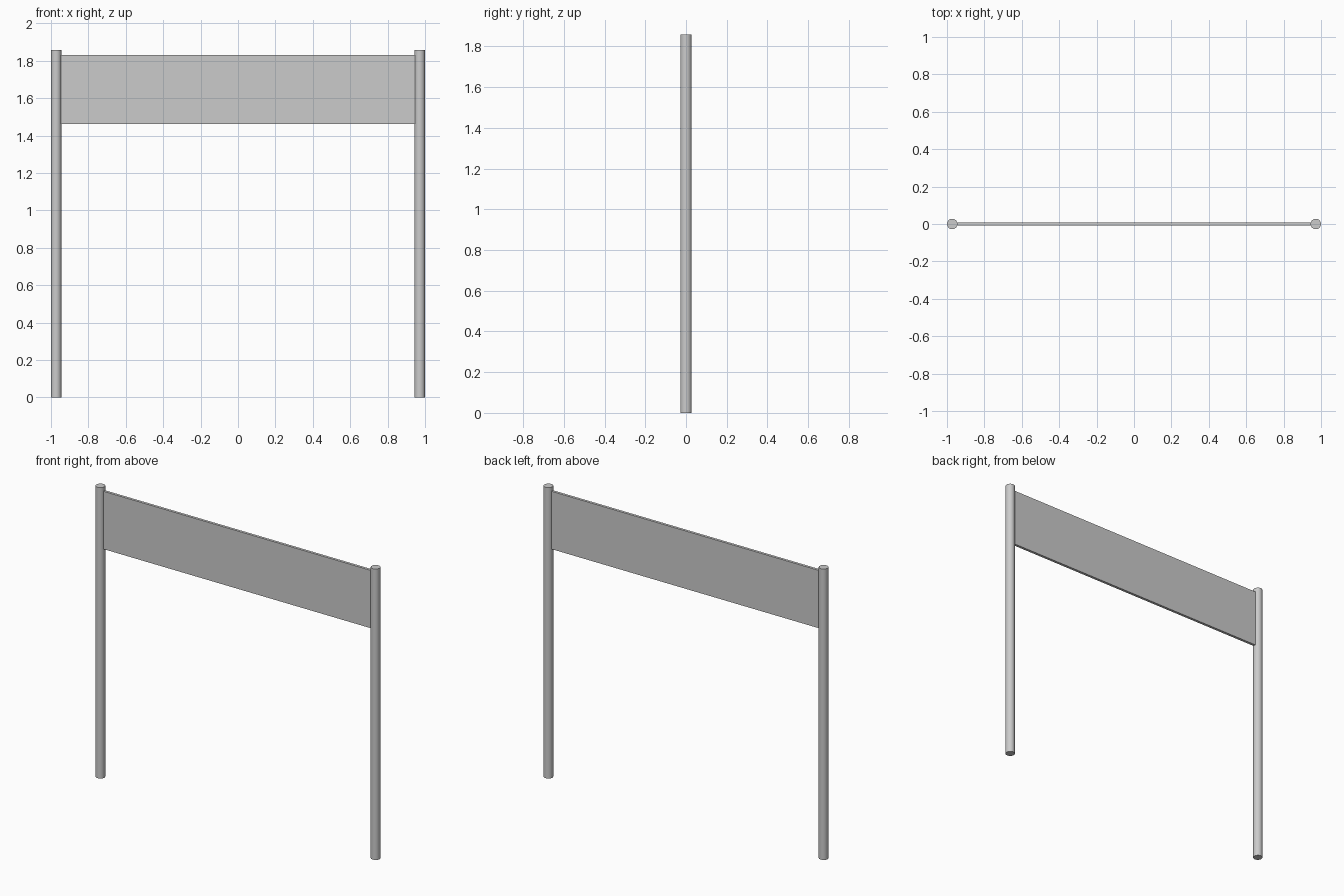
import bpy

if "Cube" in bpy.data.objects:
    bpy.data.objects.remove(bpy.data.objects["Cube"])

POST_R, POST_H, POST_X = 0.028, 1.858, 0.972
PANEL_Z0, PANEL_Z1, PANEL_T = 1.463, 1.832, 0.017

# Two round posts
for side, name in ((-1, "left_post"), (1, "right_post")):
    bpy.ops.mesh.primitive_cylinder_add(vertices=32, radius=POST_R, depth=POST_H,
                                        location=(side * POST_X, 0, POST_H / 2))
    post = bpy.context.object
    post.name = name
    bpy.ops.object.shade_smooth_by_angle()

# Flat sign panel, its ends let into the posts
bpy.ops.mesh.primitive_cube_add(size=1, location=(0, 0, (PANEL_Z0 + PANEL_Z1) / 2))
panel = bpy.context.object
panel.name = "sign_panel"
panel.scale = (2 * (POST_X - POST_R + 0.004), PANEL_T, PANEL_Z1 - PANEL_Z0)
bpy.ops.object.transform_apply(location=False, rotation=False, scale=True)
